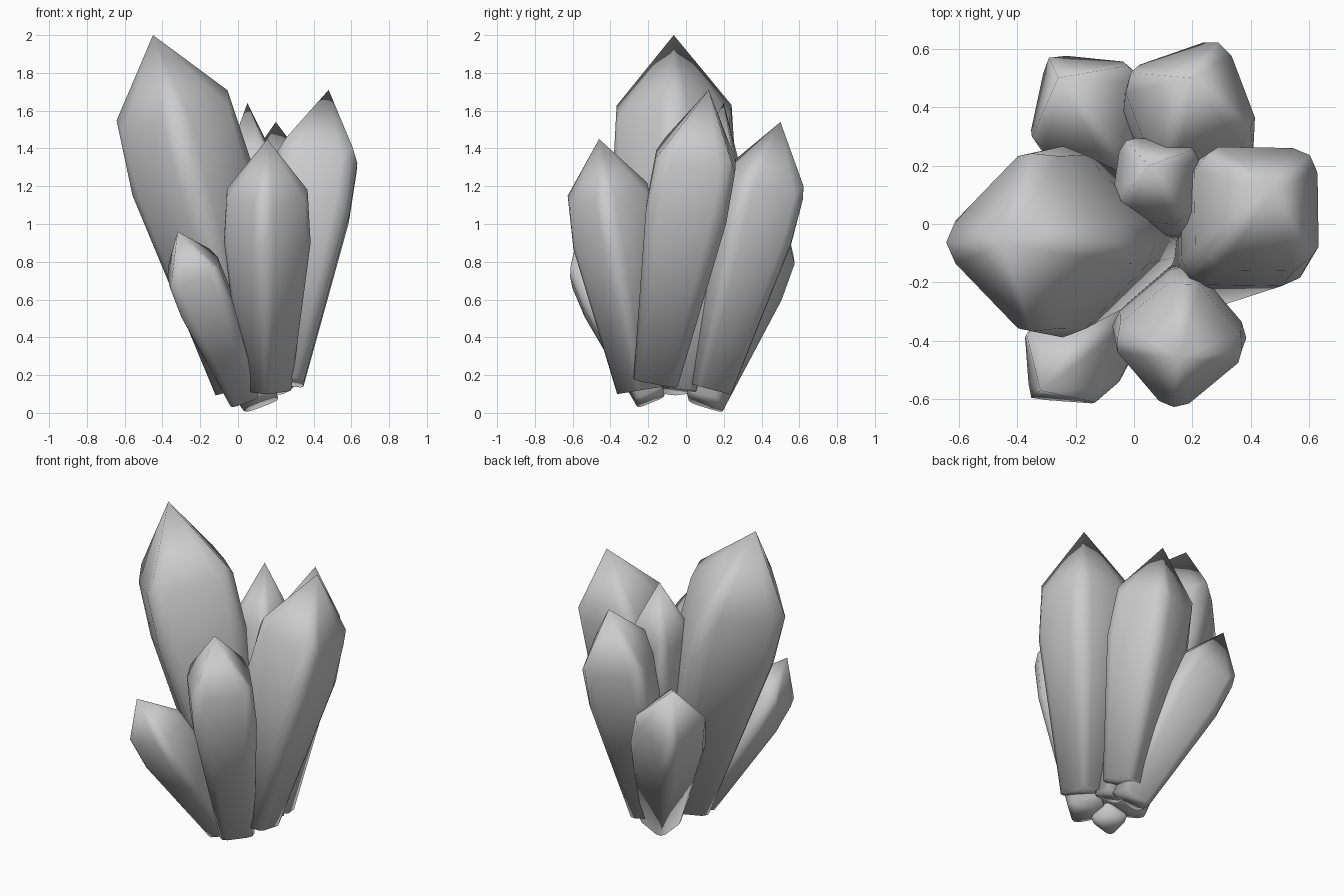
import bpy, bmesh, math
from mathutils import Vector, Matrix

if "Cube" in bpy.data.objects:
    bpy.data.objects.remove(bpy.data.objects["Cube"])

# rounded-square cross-section (12 points), unit half width; third value marks corners
SECTION = []
for k in range(4):
    for x, y, corner in ((1, -.6, 0), (1, .6, 0), (.88, .88, 1)):
        c, s = math.cos(k * math.pi / 2), math.sin(k * math.pi / 2)
        SECTION.append((x * c - y * s, x * s + y * c, corner))

# (fraction of length, width factor) on the flats and on the corners:
# foot, swollen body, shoulder
RINGS = (((0, .55), (0, .55)), ((.58, 1.0), (.59, 1.0)), ((.755, .99), (.80, .93)))


def crystal(name, base, tip, width, turn):
    base, tip = Vector(base), Vector(tip)
    axis = tip - base
    rot = Vector((0, 0, 1)).rotation_difference(axis).to_matrix() @ Matrix.Rotation(math.radians(turn), 3, 'Z')
    bm = bmesh.new()
    rings = []
    for ring in RINGS:
        verts = []
        for x, y, corner in SECTION:
            t, f = ring[corner]
            verts.append(bm.verts.new(base + rot @ Vector((x * width * f, y * width * f, t * axis.length))))
        rings.append(verts)
    apex = bm.verts.new(tip)
    n = len(SECTION)
    bm.faces.new(rings[0][::-1])
    for i in range(n):
        j = (i + 1) % n
        for a, b in zip(rings, rings[1:]):
            bm.faces.new((a[i], a[j], b[j], b[i]))
        bm.faces.new((rings[-1][i], rings[-1][j], apex))
    # soft shading all over, as on the polished points
    for f in bm.faces:
        f.smooth = True
    me = bpy.data.meshes.new(name)
    bm.normal_update()
    bm.to_mesh(me)
    bm.free()
    ob = bpy.data.objects.new(name, me)
    bpy.context.collection.objects.link(ob)


# cluster of seven crystals fanning out from the foot
crystal("main_crystal", (.055, -.055, .14), (-.45, -.065, 2.0), .263, 45)
crystal("front_crystal", (.155, -.24, .12), (.155, -.46, 1.45), .185, 40)
crystal("right_crystal", (.23, -.16, .17), (.48, .12, 1.71), .216, 0)
crystal("back_right_crystal", (.17, .12, .13), (.20, .50, 1.54), .195, 20)
crystal("small_front_left_crystal", (.03, -.19, .08), (-.32, -.57, .96), .143, 0)
crystal("back_left_crystal", (.11, .10, .06), (-.26, .50, 1.14), .176, -9)
crystal("centre_crystal", (.155, -.02, .12), (.05, .20, 1.64), .142, -8)
